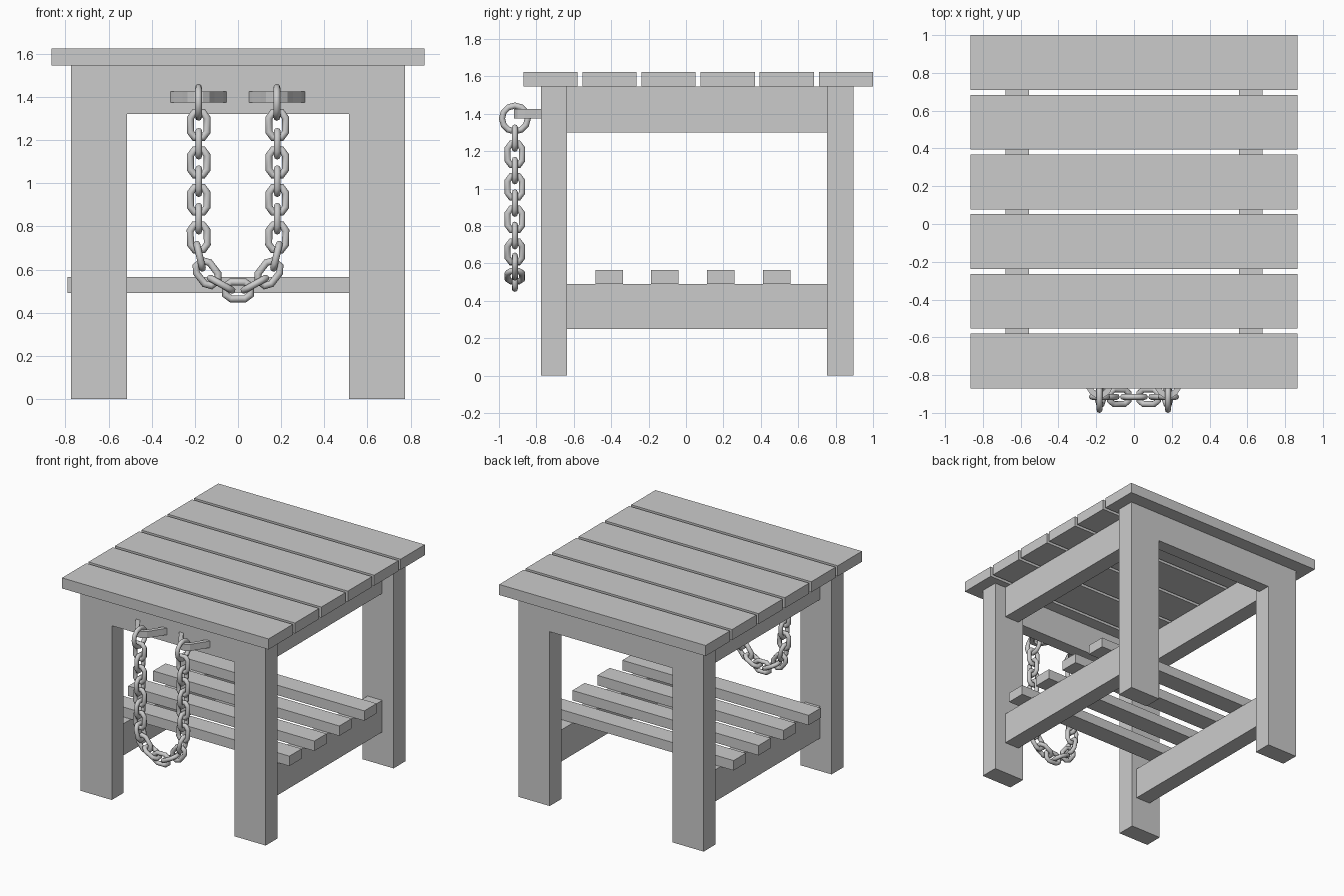
import bpy, bmesh
from math import sin, cos, pi, atan2
from mathutils import Matrix, Vector

if "Cube" in bpy.data.objects:
    bpy.data.objects.remove(bpy.data.objects["Cube"])


def make_object(name, bm, smooth=False):
    bmesh.ops.recalc_face_normals(bm, faces=bm.faces)
    mesh = bpy.data.meshes.new(name)
    bm.to_mesh(mesh)
    bm.free()
    for p in mesh.polygons:
        p.use_smooth = smooth
    obj = bpy.data.objects.new(name, mesh)
    bpy.context.collection.objects.link(obj)
    return obj


def box(name, x, y, z):
    bm = bmesh.new()
    size = [b - a for a, b in (x, y, z)]
    mid = [(a + b) / 2 for a, b in (x, y, z)]
    bmesh.ops.create_cube(bm, size=1, matrix=Matrix.Translation(mid) @ Matrix.Diagonal((*size, 1)))
    return make_object(name, bm)


def loop_tube(name, outline, radius, matrix, sides=8):
    """Closed tube following a convex outline in the local XZ plane."""
    bm = bmesh.new()
    pts = [Vector((u, 0, v)) for u, v in outline]
    n = len(pts)
    rings = []
    for i, p in enumerate(pts):
        e1, e2 = (p - pts[i - 1]).normalized(), (pts[(i + 1) % n] - p).normalized()
        t = (e1 + e2).normalized()
        out = Vector((t.z, 0, -t.x)) / max(t.dot(e2), 0.5)
        rings.append([bm.verts.new(matrix @ (p + out * radius * cos(2 * pi * k / sides)
                      + Vector((0, radius * sin(2 * pi * k / sides), 0)))) for k in range(sides)])
    for i in range(n):
        a, b = rings[i], rings[(i + 1) % n]
        for k in range(sides):
            j = (k + 1) % sides
            bm.faces.new((a[k], a[j], b[j], b[k]))
    return make_object(name, bm, True)


# Table top planks
for i in range(6):
    y = -0.87 + i * 0.316
    box("top_plank", (-0.865, 0.865), (y, y + 0.29), (1.545, 1.625))

# Legs and side rails
for s in (-1, 1):
    xs = sorted((s * 0.515, s * 0.775))
    box("front_leg", xs, (-0.775, -0.635), (0, 1.545))
    box("back_leg", xs, (0.755, 0.895), (0, 1.545))
    xr = sorted((s * 0.557, s * 0.68))
    box("upper_side_rail", xr, (-0.635, 0.755), (1.30, 1.545))
    box("lower_side_rail", xr, (-0.635, 0.755), (0.25, 0.49))

# Front and back aprons
box("front_apron", (-0.515, 0.515), (-0.775, -0.675), (1.32, 1.545))
box("back_apron", (-0.515, 0.515), (0.795, 0.895), (1.32, 1.545))

# Shelf slats
for i in range(4):
    y = -0.485 + i * 0.299
    box("shelf_slat", (-0.79, 0.77), (y, y + 0.147), (0.49, 0.565))

# Bent brackets holding the chain
half = [(0.13, -0.775), (0.115, -0.80), (0.075, -0.86), (0.05, -0.90), (0.02, -0.92)]
inner = [(0.095, -0.775), (0.085, -0.79), (0.048, -0.848), (0.03, -0.876), (0.012, -0.89)]
outer_path = half + [(-x, y) for x, y in reversed(half)]
inner_path = inner + [(-x, y) for x, y in reversed(inner)]
for cx in (-0.183, 0.18):
    bm = bmesh.new()
    rows = [[bm.verts.new((cx + x, y, z)) for (x, y), z in
             ((o, 1.375), (o, 1.425), (q, 1.425), (q, 1.375))]
            for o, q in zip(outer_path, inner_path)]
    for a, b in zip(rows, rows[1:]):
        for k in range(4):
            j = (k + 1) % 4
            bm.faces.new((a[k], a[j], b[j], b[k]))
    bm.faces.new(rows[0])
    bm.faces.new(rows[-1])
    make_object("chain_bracket", bm)

# Round end rings
CHAIN_Y = -0.915
circle = [(0.069 * cos(2 * pi * i / 12), 0.069 * sin(2 * pi * i / 12)) for i in range(12)]
for x in (-0.183, 0.18):
    loop_tube("end_ring", circle, 0.016,
              Matrix.Translation((x, CHAIN_Y, 1.375)) @ Matrix.Rotation(pi / 2, 4, 'Z'))

# Hanging chain of alternating links
side = [(-0.182, 1.27 - 0.0868 * i) for i in range(7)]
side += [(-0.178, 0.662), (-0.143, 0.583), (-0.078, 0.532)]
path = side + [(0, 0.503)] + [(-x, z) for x, z in reversed(side)]
link = [(0.039, -0.032), (0.039, 0.032), (0.02, 0.0575), (-0.02, 0.0575),
        (-0.039, 0.032), (-0.039, -0.032), (-0.02, -0.0575), (0.02, -0.0575)]
for i, (x, z) in enumerate(path):
    a, b = path[max(i - 1, 0)], path[min(i + 1, len(path) - 1)]
    m = (Matrix.Translation((x, CHAIN_Y, z))
         @ Matrix.Rotation(atan2(a[0] - b[0], a[1] - b[1]), 4, 'Y')
         @ Matrix.Rotation(pi / 2 * (i % 2), 4, 'Z'))
    loop_tube("chain_link", link, 0.016, m)
